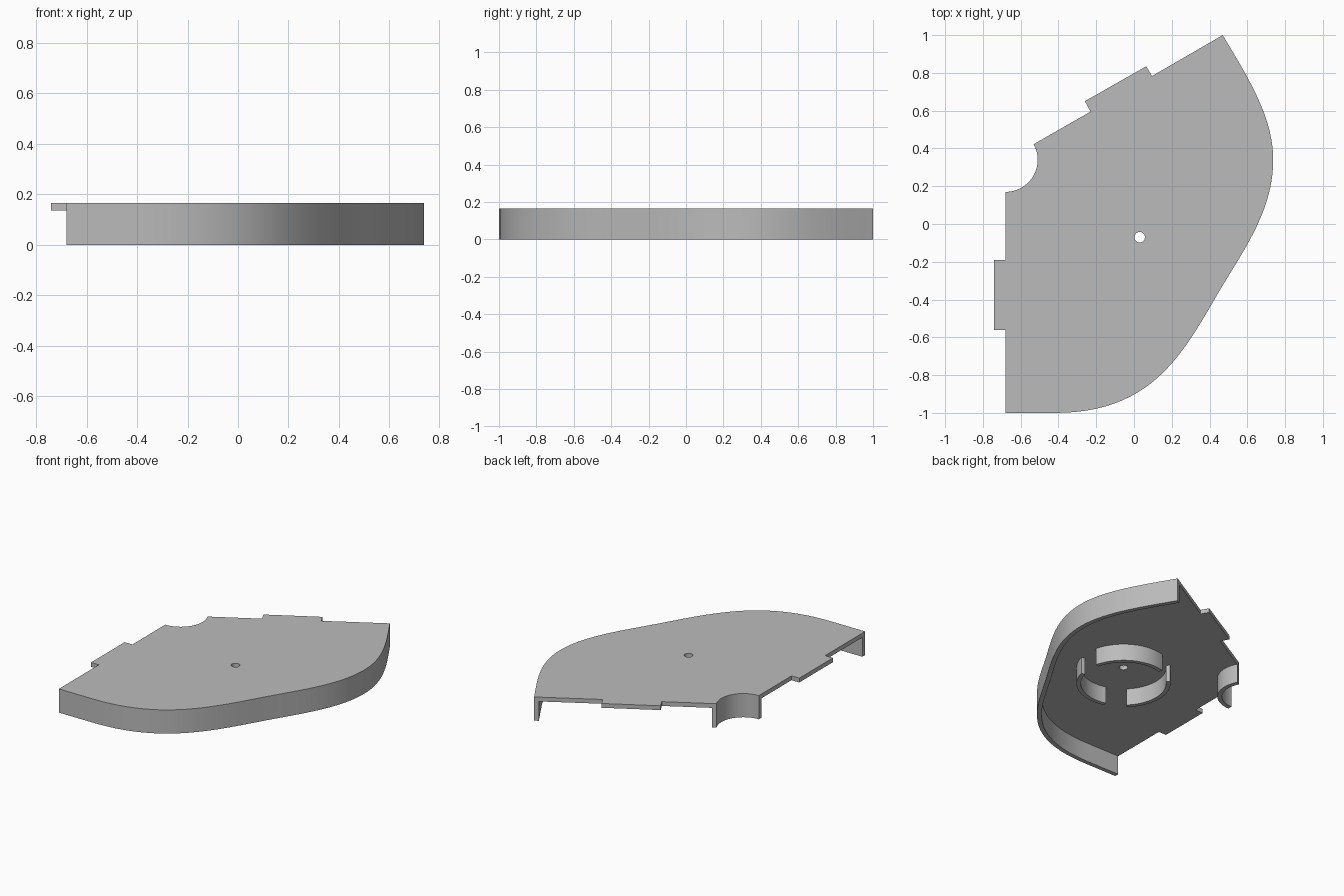
import bpy, bmesh
from math import cos, sin, radians
from mathutils import Vector
from mathutils.geometry import interpolate_bezier

cube = bpy.data.objects.get("Cube")
if cube:
    bpy.data.objects.remove(cube, do_unlink=True)

HEIGHT, UNDERSIDE, WALL = 0.165, 0.135, 0.03

grey = bpy.data.materials.new("plain grey")
grey.use_nodes = True
grey.diffuse_color = (0.5, 0.5, 0.5, 1)
grey.node_tree.nodes["Principled BSDF"].inputs["Base Color"].default_value = (0.5, 0.5, 0.5, 1)


def arc(center, radius, start, end, steps):
    """Points along an arc, angles in degrees."""
    angles = [radians(start + (end - start) * i / steps) for i in range(steps + 1)]
    return [Vector((center[0] + radius * cos(a), center[1] + radius * sin(a))) for a in angles]


def slab(name, loops, bottom, top):
    """Flat outline (later loops are holes) extruded between two heights."""
    curve = bpy.data.curves.new(name, 'CURVE')
    curve.dimensions = '2D'
    curve.fill_mode = 'BOTH'
    curve.extrude = (top - bottom) / 2
    for loop in loops:
        spline = curve.splines.new('POLY')
        spline.points.add(len(loop) - 1)
        for point, p in zip(spline.points, loop):
            point.co = (p[0], p[1], 0, 1)
        spline.use_cyclic_u = True
    source = bpy.data.objects.new(name, curve)
    bpy.context.collection.objects.link(source)
    bpy.context.view_layer.update()
    graph = bpy.context.evaluated_depsgraph_get()
    mesh = bpy.data.meshes.new_from_object(source.evaluated_get(graph))
    bpy.data.objects.remove(source, do_unlink=True)
    bm = bmesh.new()
    bm.from_mesh(mesh)
    bmesh.ops.translate(bm, verts=bm.verts, vec=(0, 0, (top + bottom) / 2))
    bmesh.ops.remove_doubles(bm, verts=bm.verts, dist=0.0001)
    bmesh.ops.recalc_face_normals(bm, faces=bm.faces)
    bm.to_mesh(mesh)
    bm.free()
    mesh.materials.clear()
    mesh.materials.append(grey)
    obj = bpy.data.objects.new(name, mesh)
    bpy.context.collection.objects.link(obj)
    return obj


def smooth(obj):
    bpy.ops.object.select_all(action='DESELECT')
    obj.select_set(True)
    bpy.context.view_layer.objects.active = obj
    bpy.ops.object.shade_smooth_by_angle(angle=radians(30))


# Sweeping outer edge, from the back corner round to the front corner
spans = [
    [(0.47, 1), (0.60, 0.78), (0.737, 0.57), (0.737, 0.34)],
    [(0.737, 0.34), (0.737, 0.05), (0.555, -0.17), (0.42, -0.41)],
    [(0.42, -0.41), (0.24, -0.72), (0.07, -1), (-0.42, -1)],
]
edge = []
for span in spans:
    edge += interpolate_bezier(*[Vector(p) for p in span], 25)[:-1]
edge += [Vector((-0.42, -1)), Vector((-0.68, -1))]

# The same edge moved inward by the wall thickness
inner = []
for i, p in enumerate(edge):
    t = (edge[min(i + 1, len(edge) - 1)] - edge[max(i - 1, 0)]).normalized()
    inner.append(p + Vector((t.y, -t.x)) * WALL)

# Cover outline: side tab, round notch, angled edge with its tab
notch = (-0.68, 0.34)
outline = edge + [(-0.68, -0.56), (-0.74, -0.56), (-0.74, -0.19), (-0.68, -0.19)]
outline += arc(notch, 0.17, -90, 29, 24)
outline += [(-0.23, 0.595), (-0.26, 0.65), (0.065, 0.835), (0.095, 0.783)]

hub = (0.03, -0.07)
pin_hole = arc(hub, 0.028, 0, 345, 23)
cover = slab("cover", [outline, pin_hole], 0, HEIGHT)

# Hollow the underside, leaving the outer wall and the notch wall
lead = (edge[0] - edge[1]).normalized() * 0.4
pocket = inner + [(-1.1, inner[-1].y), (-1.1, 0.95), inner[0] + lead]
keep = arc(notch, 0.2, 0, 355, 71)
cutter = slab("pocket_cutter", [pocket, keep], -0.1, UNDERSIDE)
cutter.hide_render = True
cut = cover.modifiers.new("pocket", 'BOOLEAN')
cut.operation = 'DIFFERENCE'
cut.solver = 'EXACT'
cut.object = cutter
bpy.context.view_layer.objects.active = cover
bpy.ops.object.modifier_apply(modifier=cut.name)
bpy.data.objects.remove(cutter, do_unlink=True)
smooth(cover)

# Three curved ribs round the pin hole
for n, mid in enumerate((60, 180, 300), 1):
    ring = arc(hub, 0.304, mid - 46, mid + 46, 24) + arc(hub, 0.276, mid + 46, mid - 46, 24)
    smooth(slab(f"hub_rib_{n}", [ring], 0.015, UNDERSIDE))
